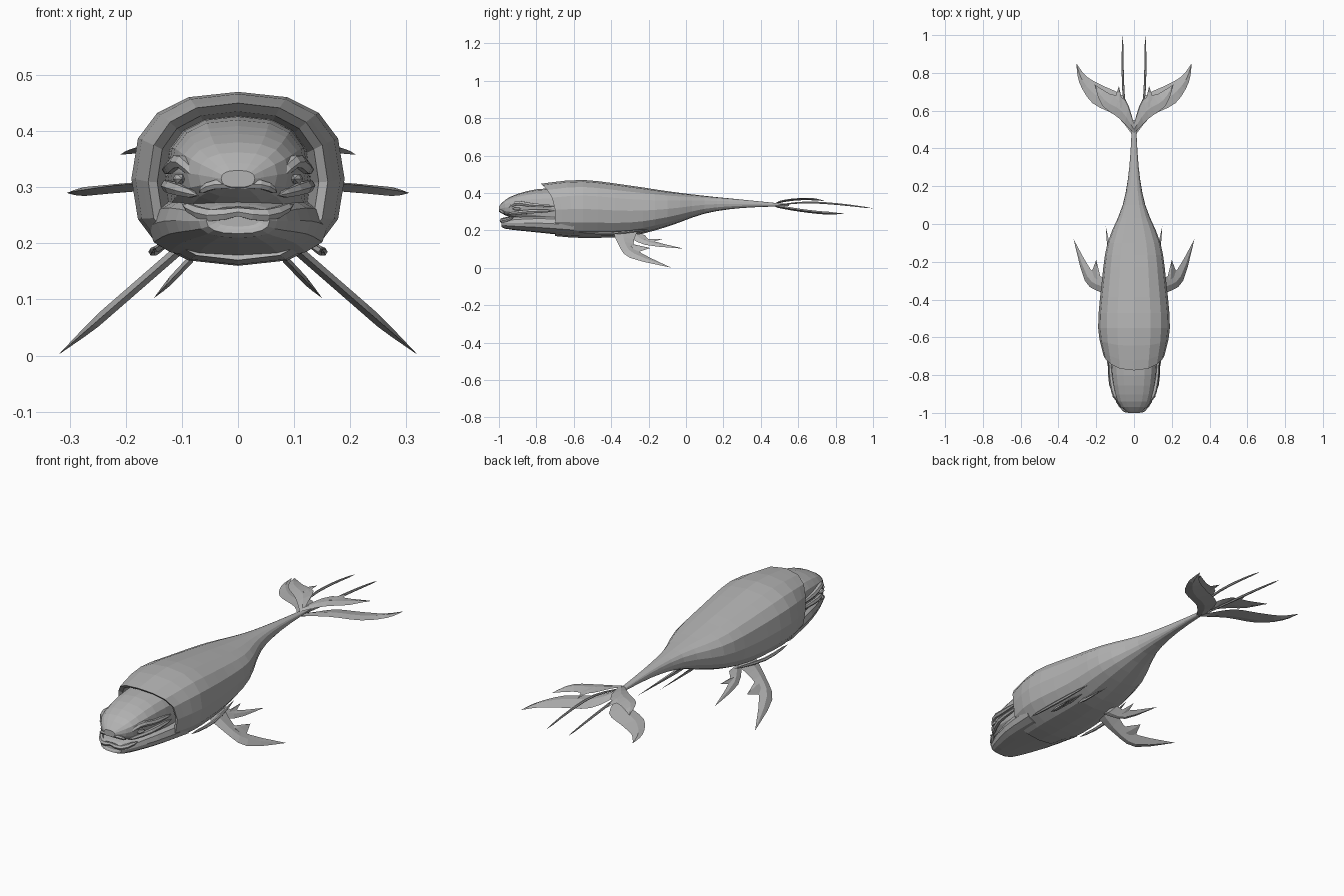
import bpy, bmesh
from math import cos, sin, pi, copysign
from mathutils import Vector

cube = bpy.data.objects.get("Cube")
if cube:
    bpy.data.objects.remove(cube, do_unlink=True)

# One flat grey skin
grey = (.45, .45, .45, 1)
skin = bpy.data.materials.new("grey_skin")
skin.use_nodes = True
skin.diffuse_color = grey
skin.node_tree.nodes["Principled BSDF"].inputs["Base Color"].default_value = grey


def bezier(points, t):
    """Point on a curve of any degree and dimension."""
    while len(points) > 1:
        points = [a.lerp(b, t) for a, b in zip(points, points[1:])]
    return points[0]


def smooth(keys, steps):
    """Samples of a smooth curve passing through every key."""
    keys = [Vector(key) for key in keys]
    padded = [keys[0]] + keys + [keys[-1]]
    samples = []
    for a, b, c, d in zip(padded, padded[1:], padded[2:], padded[3:]):
        span = [b, b + (c - a) / 6, c - (d - b) / 6, c]
        samples += [bezier(span, i / steps) for i in range(steps)]
    return samples + [keys[-1]]


def loft(name, rings, mirror=False):
    """Skin a list of equal point rings and cap both ends."""
    bm = bmesh.new()
    rows = [[bm.verts.new(point) for point in ring] for ring in rings]
    count = len(rows[0])
    for near, far in zip(rows, rows[1:]):
        for i in range(count):
            j = (i + 1) % count
            bm.faces.new((near[i], near[j], far[j], far[i]))
    bm.faces.new(reversed(rows[0]))
    bm.faces.new(rows[-1])
    bmesh.ops.remove_doubles(bm, verts=bm.verts, dist=.0003)
    bmesh.ops.recalc_face_normals(bm, faces=bm.faces)
    mesh = bpy.data.meshes.new(name)
    bm.to_mesh(mesh)
    bm.free()
    mesh.materials.append(skin)
    part = bpy.data.objects.new(name, mesh)
    bpy.context.collection.objects.link(part)
    if mirror:
        part.modifiers.new("mirror", "MIRROR")


def circle(sides):
    """Unit circle as cosine and sine pairs."""
    angles = [2 * pi * k / sides for k in range(sides)]
    return [(cos(angle), sin(angle)) for angle in angles]


def section(key, sweep=0):
    """Rounded-box ring; sweep pulls its upper part forward."""
    y, half, top, low = key
    ring = []
    for c, s in circle(16):
        u = copysign(abs(c) ** .8, c)
        v = copysign(abs(s) ** .8, s)
        z = (top + low + (top - low) * v) / 2
        ring.append(Vector((half * u, y - sweep * max(0, v) ** 2, z)))
    return ring


def strand(name, keys, thick):
    """Mirrored strand that swells in the middle and tapers to both ends."""
    path = smooth(keys, 3)
    last = len(path) - 1
    rings = []
    for i, point in enumerate(path):
        along = (path[min(i + 1, last)] - path[max(i - 1, 0)]).normalized()
        side = along.cross(Vector((0, 0, 1))).normalized()
        up = side.cross(along)
        radius = thick * abs(sin(pi * i / last)) ** .5
        rings.append([point + radius * (side * c + up * s) for c, s in circle(6)])
    loft(name, rings, mirror=True)


def fin(name, lead, trail, tip, height, thick):
    """Mirrored blade between two edges meeting at a tip; height gives z."""
    edges = zip(smooth(lead + [tip], 3), smooth(trail + [tip], 3))
    rings = []
    for front, back in edges:
        front, back = (Vector((*p, height(*p))) for p in (front, back))
        middle = front.lerp(back, .4)
        bulge = Vector((0, 0, min(thick, (back - front).length / 6)))
        rings.append([front, middle + bulge, back, middle - bulge])
    loft(name, rings, mirror=True)


# Body shell: keys give y, half width, top and bottom
barrel = smooth([(-.7, .16, .45, .17), (-.55, .19, .47, .16), (-.3, .17, .44, .17),
                 (-.1, .14, .41, .22), (.1, .06, .385, .29), (.3, .025, .365, .32),
                 (.55, .01, .34, .33)], 3)
shell = [section(key, sweep=max(0, -.55 - key[0]) / 2) for key in barrel]

# Hood opening: the rim turns inward and back to meet the head
centre = Vector((0, -.7, .3))
lips = [[centre + (point - centre) * scale + Vector((0, back, 0)) for point in shell[0]]
        for scale, back in ((.8, .1), (.9, .01))]
loft("body", lips + shell)

# Upper head, and lower jaw flush with the belly
skull = [(-1, .03, .33, .3), (-.94, .09, .38, .27), (-.8, .12, .42, .23), (-.6, .13, .43, .2)]
jaw = [(-.98, .04, .26, .23), (-.97, .07, .27, .21), (-.8, .13, .29, .19), (-.6, .16, .29, .17)]
for name, keys in (("head", skull), ("lower_jaw", jaw)):
    loft(name, [section(key) for key in smooth(keys, 3)])

# Face: ridges above and below the long eye slit, lips and eyes
strand("brow_ridge", [(.06, -.96, .3), (.1, -.91, .345), (.12, -.82, .335), (.13, -.7, .33)], .013)
strand("cheek_ridge", [(.07, -.96, .285), (.12, -.85, .3), (.13, -.7, .305)], .012)
strand("lower_lip", [(-.02, -.985, .26), (.05, -.98, .25), (.1, -.92, .27)], .012)
strand("upper_lip", [(-.02, -.99, .3), (.04, -.99, .305), (.07, -.97, .29)], .009)
strand("eye", [(.1, -.93, .315), (.11, -.88, .315)], .01)


def flipper_slope(x, y):
    return .28 - .87 * x


def small_slope(x, y):
    return .26 - 1.05 * x


def lower_curve(x, y):
    return .29 + .3 * (.85 - y) ** 2


def upper_curve(x, y):
    return .37 - (y - .63) ** 2


# Large front flippers, each with a spur on the trailing edge
fin("front_flipper", [(.1, -.39), (.18, -.36), (.26, -.3)],
    [(.1, -.26), (.17, -.28), (.23, -.24)], (.32, -.08), flipper_slope, .012)
fin("flipper_spur", [(.17, -.31)], [(.23, -.27)], (.2, -.19), flipper_slope, .008)

# Small rear flippers and their spurs
fin("rear_flipper", [(.08, -.32), (.13, -.22)], [(.08, -.22), (.11, -.18)],
    (.15, -.01), small_slope, .009)
fin("rear_spur", [(.1, -.24)], [(.12, -.2)], (.1, -.12), small_slope, .006)

# Fold along each side of the belly
strand("belly_fold", [(.15, -.58, .19), (.15, -.4, .185), (.12, -.2, .205)], .008)

# Tail: wide lower flukes, shorter upper flukes with spurs, long streamers
fin("lower_fluke", [(0, .46), (.09, .57), (.22, .64), (.29, .75)],
    [(0, .53), (.05, .67), (.16, .73), (.25, .78)], (.305, .85), lower_curve, .008)
fin("upper_fluke", [(0, .48), (.08, .56), (.17, .63)],
    [(0, .53), (.05, .66), (.13, .69)], (.21, .74), upper_curve, .006)
fin("upper_spur", [(.05, .6)], [(.11, .64)], (.08, .73), upper_curve, .004)
strand("tail_streamer", [(.01, .48, .335), (.05, .64, .35), (.06, .82, .34), (.06, 1, .318)], .006)
